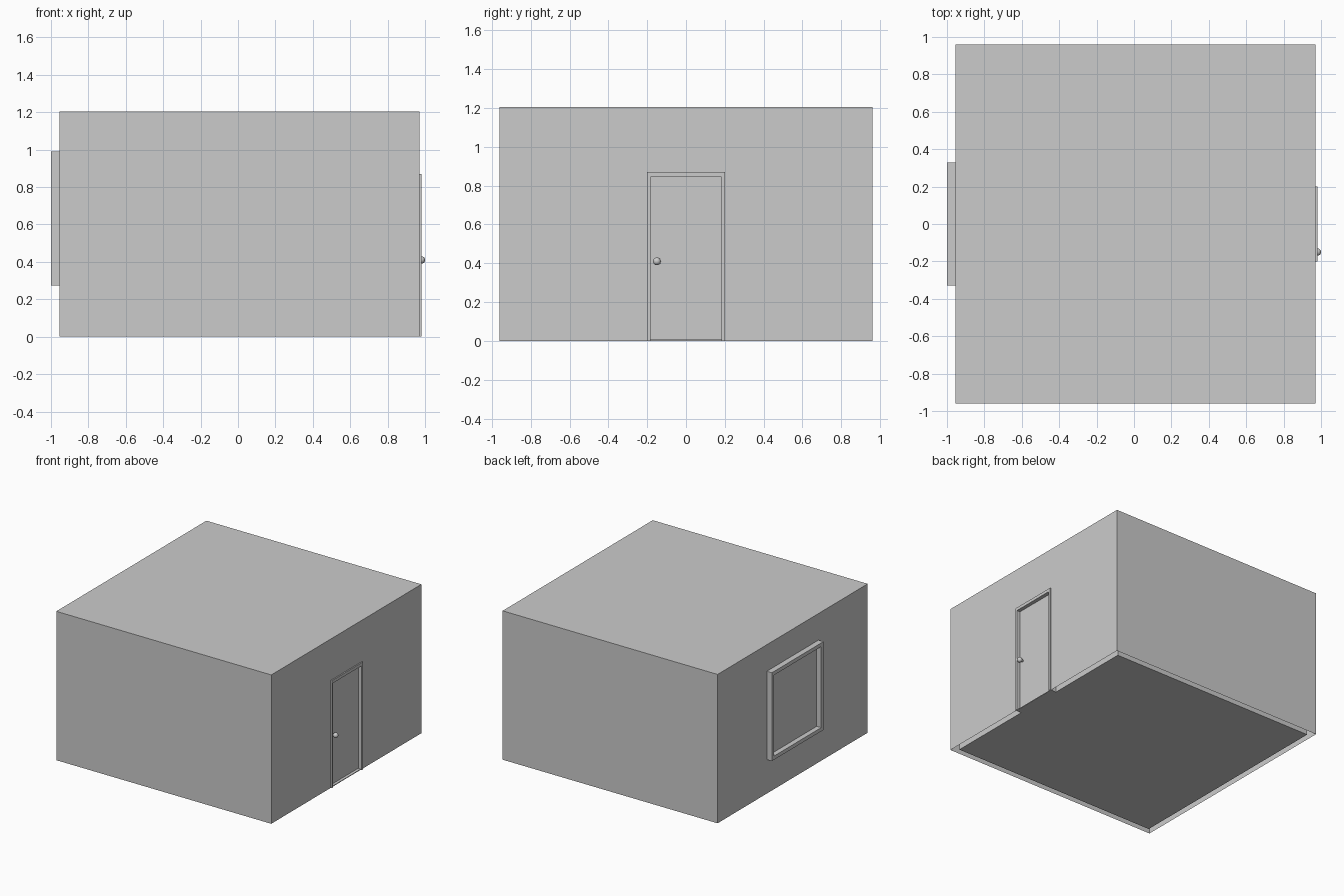
import bpy, bmesh, math
from mathutils import Matrix

if "Cube" in bpy.data.objects:
    bpy.data.objects.remove(bpy.data.objects["Cube"])

X0, X1, Y, H, T = -0.955, 0.97, 0.96, 1.205, 0.047   # shell extents, wall thickness


def finish(name, bm):
    me = bpy.data.meshes.new(name)
    bm.to_mesh(me)
    bm.free()
    ob = bpy.data.objects.new(name, me)
    bpy.context.collection.objects.link(ob)
    return ob


def add_box(bm, lo, hi):
    size = [b - a for a, b in zip(lo, hi)]
    mid = [(a + b) / 2 for a, b in zip(lo, hi)]
    bmesh.ops.create_cube(bm, size=1, matrix=Matrix.Translation(mid) @ Matrix.Diagonal((*size, 1)))


def box(name, lo, hi):
    bm = bmesh.new()
    add_box(bm, lo, hi)
    return finish(name, bm)


def frame(name, x, outer, inner, closed):
    """Extrude a rectangular frame profile (y, z) along x; open at the bottom for a door."""
    def corners(w, z0, z1):
        return [(-w, z0), (-w, z1), (w, z1), (w, z0)]
    bm = bmesh.new()
    o, i = ([bm.verts.new((x[0], y, z)) for y, z in corners(*r)] for r in (outer, inner))
    for k in range(4 if closed else 3):
        n = (k + 1) % 4
        bm.faces.new((o[k], o[n], i[n], i[k]))
    ext = bmesh.ops.extrude_face_region(bm, geom=bm.faces[:], use_keep_orig=True)
    moved = [v for v in ext["geom"] if isinstance(v, bmesh.types.BMVert)]
    bmesh.ops.translate(bm, verts=moved, vec=(x[1] - x[0], 0, 0))
    bmesh.ops.recalc_face_normals(bm, faces=bm.faces[:])
    return finish(name, bm)


def cut(target, cutter):
    m = target.modifiers.new("cut", 'BOOLEAN')
    m.operation, m.solver, m.object = 'DIFFERENCE', 'EXACT', cutter
    bpy.context.view_layer.objects.active = target
    bpy.ops.object.modifier_apply(modifier=m.name)
    bpy.data.objects.remove(cutter)


# walls: hollow ring with a doorway and a window opening
walls = box("walls", (X0, -Y, 0), (X1, Y, H))
cut(walls, box("room_cutter", (X0 + T, -Y + T, -1), (X1 - T, Y - T, 2)))
cut(walls, box("door_cutter", (0.8, -0.19, -1), (1.2, 0.19, 0.86)))
cut(walls, box("window_cutter", (-1.2, -0.315, 0.29), (-0.8, 0.315, 0.975)))

# undersides of the walls are open
bm = bmesh.new()
bm.from_mesh(walls.data)
low = [f for f in bm.faces if f.normal.z < -0.9 and f.calc_center_median().z < 0.01]
bmesh.ops.delete(bm, geom=low, context='FACES_ONLY')
bm.to_mesh(walls.data)
bm.free()

# floor with a threshold in the doorway, and ceiling flush with the wall tops
box("floor", (X0 + T, -Y + T, 0), (X1 - T, Y - T, 0.006))
box("threshold", (X1 - T, -0.185, 0), (X1, 0.185, 0.006))
box("ceiling", (X0 + T, -Y + T, H - 0.02), (X1 - T, Y - T, H))

# door frame and leaf
frame("door_frame", (X1 - T - 0.01, X1 + 0.01), (0.2, 0, 0.87), (0.183, 0, 0.845), False)
box("door", (0.925, -0.183, 0.008), (0.95, 0.183, 0.845))

# door knobs on both sides
bm = bmesh.new()
for side in (1, -1):
    cx = 0.9375 + side * 0.0425
    bmesh.ops.create_uvsphere(bm, u_segments=24, v_segments=16, radius=0.02,
                              matrix=Matrix.Translation((cx, -0.15, 0.41)))
    bmesh.ops.create_cone(bm, cap_ends=True, segments=16, radius1=0.008, radius2=0.008, depth=0.03,
                          matrix=Matrix.Translation((cx - side * 0.02, -0.15, 0.41))
                          @ Matrix.Rotation(math.pi / 2, 4, 'Y'))
knobs = finish("door_knobs", bm)
bpy.ops.object.select_all(action='DESELECT')
knobs.select_set(True)
bpy.context.view_layer.objects.active = knobs
bpy.ops.object.shade_smooth_by_angle()

# window frame and pane
frame("window_frame", (-1.0, -0.91), (0.33, 0.275, 0.99), (0.3, 0.305, 0.96), True)
box("window_pane", (-0.96, -0.3, 0.305), (-0.95, 0.3, 0.96))
